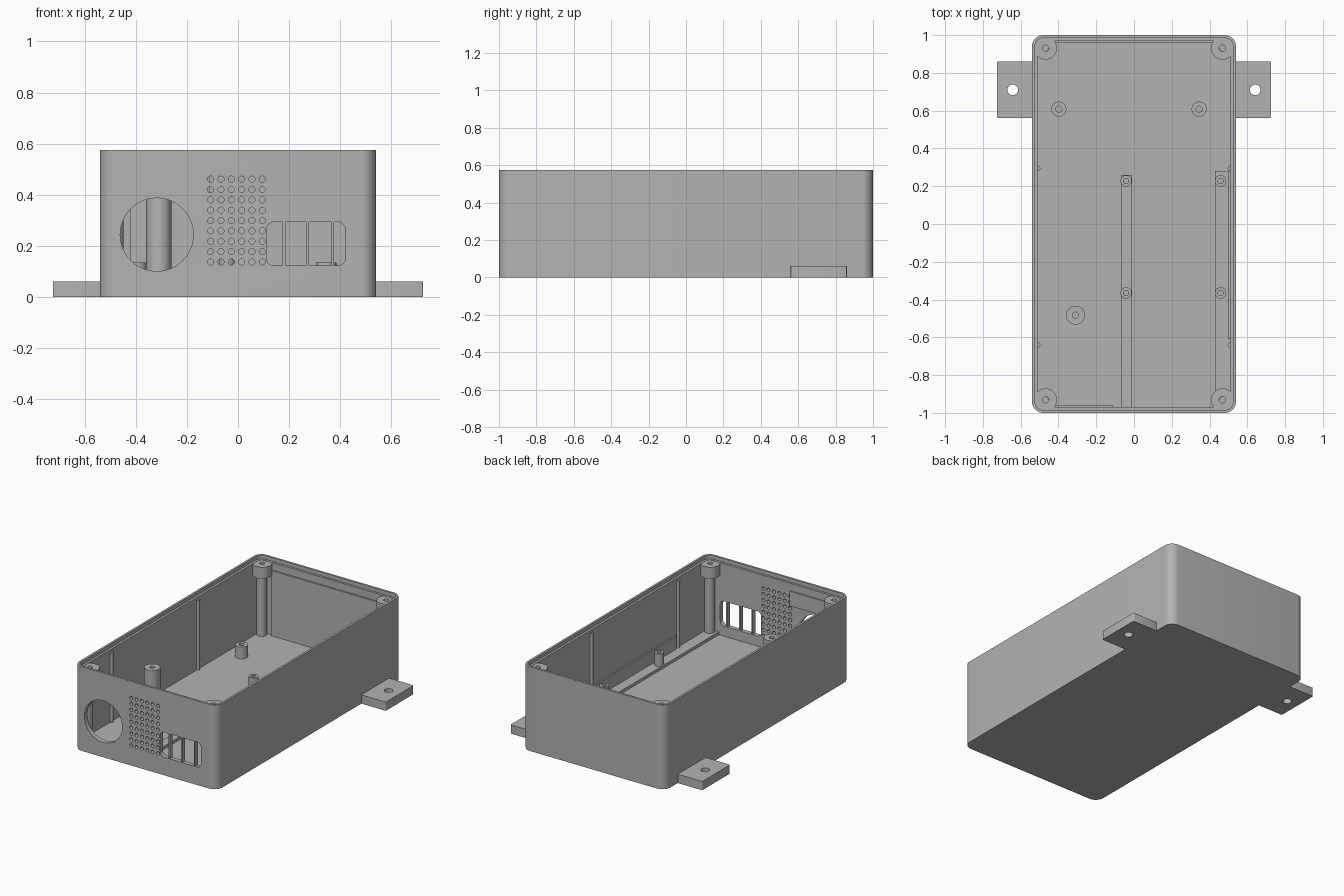
import bpy, bmesh, math
from math import cos, sin, pi

old = bpy.data.objects.get("Cube")
if old:
    bpy.data.objects.remove(old)

grey = bpy.data.materials.new("plain_grey")
grey.use_nodes = True
grey.diffuse_color = (0.45, 0.45, 0.45, 1)
grey.node_tree.nodes["Principled BSDF"].inputs["Base Color"].default_value = (0.45, 0.45, 0.45, 1)

W, L, H = 0.54, 1.0, 0.575      # half width, half length, height
FLOOR, WALL, LIP = 0.055, 0.03, 0.55


def finish(name, bm):
    bmesh.ops.recalc_face_normals(bm, faces=bm.faces)
    me = bpy.data.meshes.new(name)
    bm.to_mesh(me)
    bm.free()
    ob = bpy.data.objects.new(name, me)
    bpy.context.collection.objects.link(ob)
    me.materials.append(grey)
    return ob


def activate(ob):
    bpy.ops.object.select_all(action='DESELECT')
    ob.select_set(True)
    bpy.context.view_layer.objects.active = ob


def smooth(ob):
    activate(ob)
    bpy.ops.object.shade_smooth_by_angle(angle=math.radians(35))


def rounded(hx, hy, r, n=8):
    """Outline of a rounded rectangle, counter-clockwise."""
    pts = []
    for k, (sx, sy) in enumerate([(1, 1), (-1, 1), (-1, -1), (1, -1)]):
        for i in range(n + 1):
            a = (k + i / n) * pi / 2
            pts.append((sx * (hx - r) + r * cos(a), sy * (hy - r) + r * sin(a)))
    return pts


def circle(r, n=32):
    return [(r * cos(2 * pi * i / n), r * sin(2 * pi * i / n)) for i in range(n)]


def loft(bm, rings, place=lambda p, z: (p[0], p[1], z)):
    """Skin a list of (outline, level) and cap both ends."""
    loops = [[bm.verts.new(place(p, z)) for p in pts] for pts, z in rings]
    for a, b in zip(loops, loops[1:]):
        for i in range(len(a)):
            j = (i + 1) % len(a)
            bm.faces.new((a[i], a[j], b[j], b[i]))
    bm.faces.new(loops[0][::-1])
    bm.faces.new(loops[-1])


def block(name, x0, x1, y0, y1, z0, z1):
    bm = bmesh.new()
    hx, hy = (x1 - x0) / 2, (y1 - y0) / 2
    pts = [(-hx, -hy), (hx, -hy), (hx, hy), (-hx, hy)]
    loft(bm, [(pts, z0), (pts, z1)],
         lambda p, z: (p[0] + x0 + hx, p[1] + y0 + hy, z))
    return finish(name, bm)


def post(name, x, y, z0, z1, r, hole=0, depth=0.08):
    bm = bmesh.new()
    rings = [(circle(r), z0), (circle(r), z1)]
    if hole:
        rings += [(circle(hole), z1), (circle(hole), z1 - depth)]
    loft(bm, rings, lambda p, z: (p[0] + x, p[1] + y, z))
    ob = finish(name, bm)
    smooth(ob)
    return ob


def cut(ob, cutter):
    cutter.hide_render = True
    mod = ob.modifiers.new("cut", 'BOOLEAN')
    mod.operation, mod.solver, mod.object = 'DIFFERENCE', 'EXACT', cutter
    activate(ob)
    bpy.ops.object.modifier_apply(modifier=mod.name)
    bpy.data.objects.remove(cutter)
    smooth(ob)


# Open box with a stepped rim
def wall_ring(inset, r):
    return rounded(W - inset, L - inset, r)


bm = bmesh.new()
loft(bm, [(wall_ring(0, 0.06), 0), (wall_ring(0, 0.06), H),
          (wall_ring(0.015, 0.045), H), (wall_ring(0.015, 0.045), LIP),
          (wall_ring(WALL, 0.03), LIP), (wall_ring(WALL, 0.03), FLOOR)])
case = finish("case", bm)

# Front openings: port, vent grid and window
bm = bmesh.new()


def front_hole(pts, cx, cz):
    loft(bm, [(pts, -1.05), (pts, -0.93)], lambda p, y: (cx + p[0], y, cz + p[1]))


front_hole(circle(0.143, 48), -0.318, 0.244)
front_hole(rounded(0.155, 0.085, 0.03), 0.266, 0.208)
for col in range(6):
    for row in range(9):
        front_hole(circle(0.012, 12), -0.107 + col * 0.0404, 0.137 + row * 0.0405)
cut(case, finish("front_cutter", bm))

for i, x in enumerate((0.18, 0.273, 0.37)):
    block(f"window_bar_{i + 1}", x - 0.005, x + 0.005, -0.998, -L + WALL, 0.115, 0.3)

# Mounting tabs with screw holes
for side, s in (("left", 1), ("right", -1)):
    bm = bmesh.new()
    pts = rounded(0.1, 0.15, 0.006, 3)
    loft(bm, [(pts, 0), (pts, 0.06)], lambda p, z: (s * 0.625 + p[0], 0.71 + p[1], z))
    tab = finish(f"{side}_mounting_tab", bm)
    bm = bmesh.new()
    loft(bm, [(circle(0.028), -0.1), (circle(0.028), 0.2)],
         lambda p, z: (s * 0.642 + p[0], 0.71 + p[1], z))
    cut(tab, finish("tab_cutter", bm))

    # Corner screw bosses on slim pillars, and wall ribs
    for end, e in (("back", 1), ("front", -1)):
        x, y = s * 0.468, e * 0.93
        post(f"{end}_{side}_screw_boss", x, y, 0.47, LIP - 0.002, 0.06, 0.017)
        post(f"{end}_{side}_pillar", x + s * 0.012, y + e * 0.012, FLOOR - 0.01, 0.48, 0.032)
    for end, y in (("back", 0.295), ("front", -0.64)):
        post(f"{end}_{side}_wall_rib", s * 0.51, y, FLOOR - 0.01, LIP - 0.02, 0.014)

# Floor rails with small standoffs
block("middle_rail", -0.07, -0.01, -0.975, 0.26, FLOOR - 0.01, 0.075)
block("side_rail", 0.43, 0.515, -0.975, 0.28, FLOOR - 0.01, 0.075)
block("side_rail_backing", 0.5, 0.515, -0.61, 0.28, FLOOR, 0.165)
for x in (-0.042, 0.458):
    for y in (-0.365, 0.228):
        post("rail_standoff", x, y, 0.07, 0.16, 0.03, 0.014)

# Free-standing posts
post("tall_post", -0.31, -0.483, FLOOR - 0.01, 0.42, 0.05, 0.016)
for x in (-0.398, 0.345):
    post("short_post", x, 0.608, FLOOR - 0.01, 0.135, 0.04, 0.016, 0.06)

# Thin end wall linings
block("back_lining", -0.42, 0.42, 0.958, 0.975, FLOOR - 0.01, 0.5)
block("front_lining", -0.42, -0.11, -0.975, -0.96, 0.4, 0.5)
